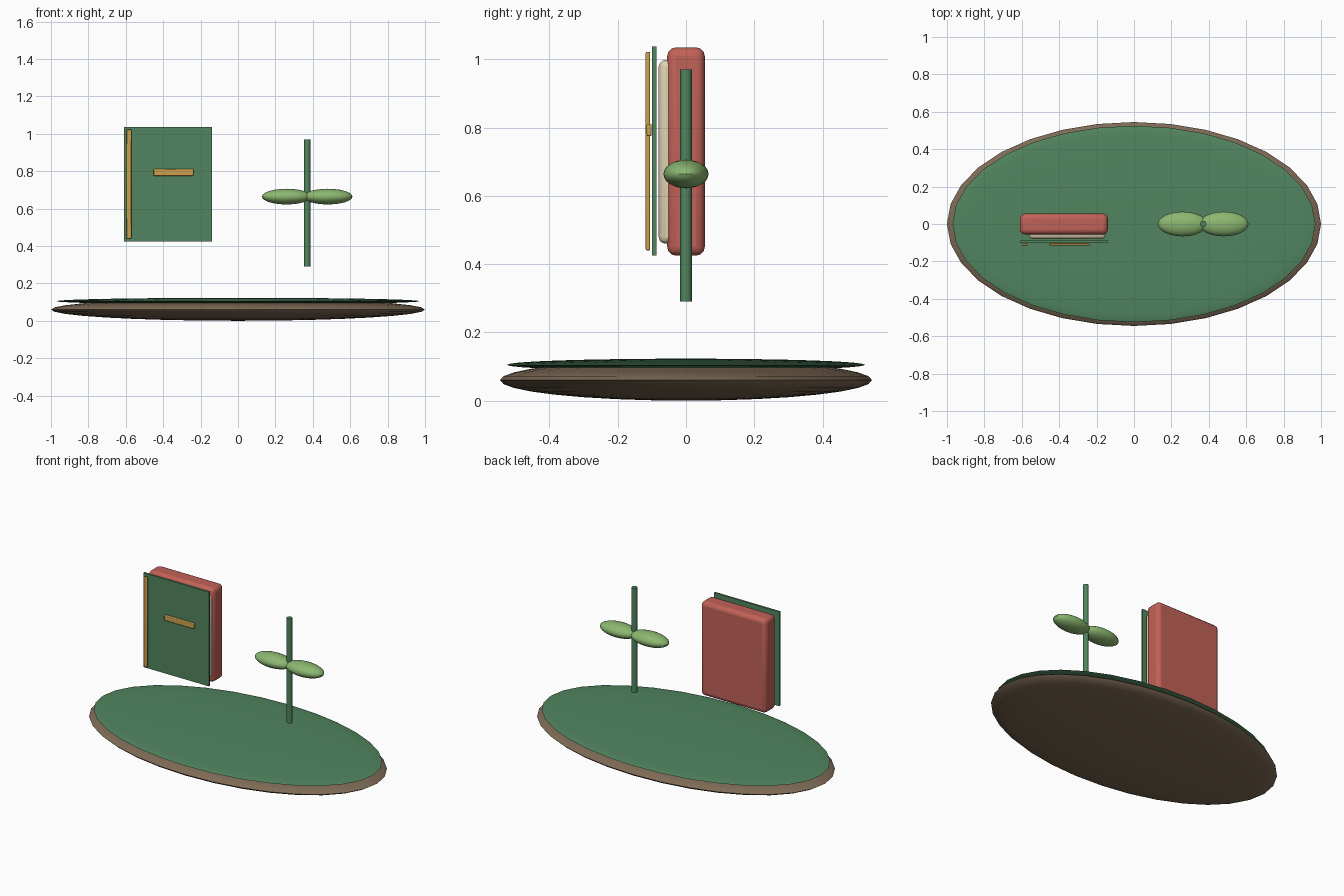
import bpy, math

if "Cube" in bpy.data.objects:
    bpy.data.objects.remove(bpy.data.objects["Cube"])


def material(name, r, g, b):
    m = bpy.data.materials.new(name)
    m.diffuse_color = (*[(c / 255) ** 2.2 for c in (r, g, b)], 1)
    m.use_nodes = True
    m.node_tree.nodes["Principled BSDF"].inputs["Base Color"].default_value = m.diffuse_color
    return m


EARTH = material("earth", 125, 106, 86)
GREEN = material("green", 82, 132, 95)
RED = material("red", 192, 98, 88)
CREAM = material("cream", 222, 208, 176)
GOLD = material("gold", 205, 160, 80)
LEAF = material("leaf", 138, 182, 112)


def finish(obj, name, mat):
    obj.name = name
    obj.data.materials.append(mat)
    bpy.ops.object.shade_smooth_by_angle(angle=math.radians(35))
    return obj


def ellipsoid(name, centre, radii, mat, segments=32, rings=16):
    bpy.ops.mesh.primitive_uv_sphere_add(segments=segments, ring_count=rings, location=centre)
    obj = bpy.context.object
    obj.scale = radii
    bpy.ops.object.transform_apply(location=False, rotation=False)
    return finish(obj, name, mat)


def box(name, low, high, bevel, mat, segments=3):
    centre = [(a + b) / 2 for a, b in zip(low, high)]
    bpy.ops.mesh.primitive_cube_add(size=1, location=centre)
    obj = bpy.context.object
    obj.scale = [b - a for a, b in zip(low, high)]
    bpy.ops.object.transform_apply(location=False, rotation=False)
    if bevel:
        mod = obj.modifiers.new("rounded", 'BEVEL')
        mod.width = bevel
        mod.segments = segments
    return finish(obj, name, mat)


# Ground: earth lens with a thin grass lens on top
ellipsoid("earth_base", (0, 0, 0.06), (1.0, 0.545, 0.06), EARTH)
ellipsoid("grass_top", (0, 0, 0.105), (0.97, 0.525, 0.018), GREEN)

# Book: thick body, page block, thin front cover and gold trim
box("book_body", (-0.61, -0.055, 0.425), (-0.14, 0.055, 1.035), 0.025, RED)
box("book_pages", (-0.562, -0.08, 0.46), (-0.152, -0.02, 0.998), 0.02, CREAM)
box("front_cover", (-0.61, -0.10, 0.425), (-0.14, -0.087, 1.037), 0, GREEN)
box("spine_strip", (-0.597, -0.118, 0.44), (-0.57, -0.105, 1.022), 0.004, GOLD, 2)
box("title_bar", (-0.452, -0.115, 0.775), (-0.238, -0.101, 0.811), 0.004, GOLD, 2)

# Sprout: stem with a mirrored pair of leaves
bpy.ops.mesh.primitive_cylinder_add(vertices=16, radius=0.017, depth=0.68, location=(0.37, 0, 0.63))
finish(bpy.context.object, "sprout_stem", GREEN)
for side, label in ((-1, "left"), (1, "right")):
    ellipsoid(label + "_leaf", (0.37 + side * 0.11, 0, 0.664), (0.132, 0.066, 0.042), LEAF, 24, 12)
